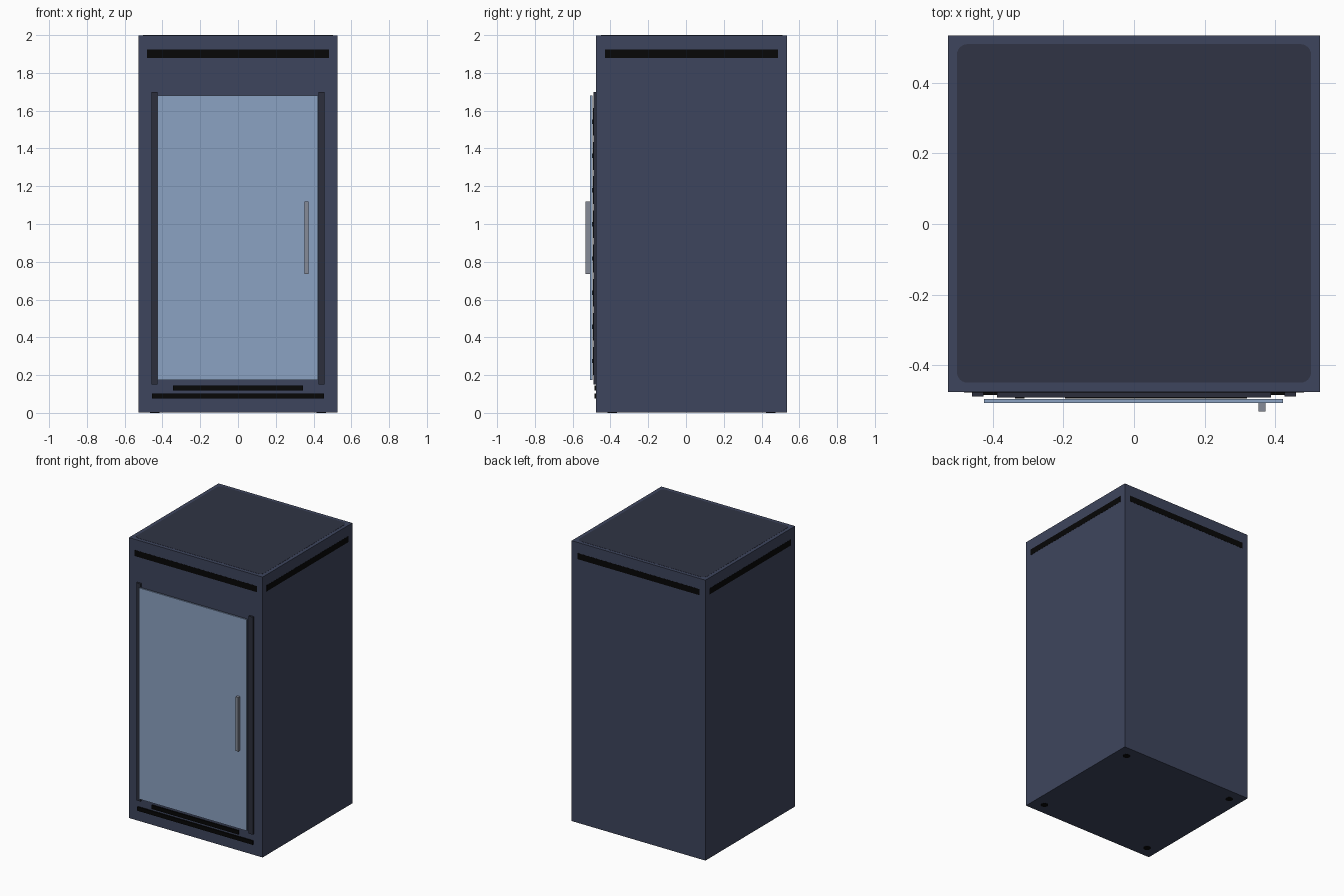
import bpy, bmesh
from mathutils import Vector

if "Cube" in bpy.data.objects:
    bpy.data.objects.remove(bpy.data.objects["Cube"])


def material(name, r, g, b):
    m = bpy.data.materials.new(name)
    m.diffuse_color = (r, g, b, 1)
    m.use_nodes = True
    m.node_tree.nodes["Principled BSDF"].inputs["Base Color"].default_value = m.diffuse_color
    return m


BODY = material("slate_blue", 0.048, 0.060, 0.110)
DARK = material("dark_slate", 0.029, 0.034, 0.058)
RAIL = material("rail_grey", 0.025, 0.028, 0.045)
BLACK = material("black", 0.002, 0.002, 0.002)
GLASS = material("pale_blue_glass", 0.26, 0.36, 0.54)
METAL = material("handle_grey", 0.24, 0.26, 0.31)


def box(name, x, y, z, mat, bevel_verticals=0):
    """Box from (min, max) ranges; optionally rounds its vertical edges."""
    bm = bmesh.new()
    bmesh.ops.create_cube(bm, size=1)
    for v in bm.verts:
        v.co = Vector([r[0] if c < 0 else r[1] for c, r in zip(v.co, (x, y, z))])
    if bevel_verticals:
        edges = [e for e in bm.edges
                 if abs(e.verts[0].co.z - e.verts[1].co.z) > 1e-5]
        bmesh.ops.bevel(bm, geom=edges, offset=bevel_verticals, segments=6,
                        profile=0.5, affect='EDGES')
    me = bpy.data.meshes.new(name)
    bm.to_mesh(me)
    bm.free()
    me.materials.append(mat)
    ob = bpy.data.objects.new(name, me)
    bpy.context.collection.objects.link(ob)
    return ob


F, B, W = -0.476, 0.534, 0.527   # cabinet front, back, half width
MID = (F + B) / 2

# Cabinet and rounded top plate
box("cabinet", (-W, W), (F, B), (0.001, 1.999), BODY)
box("top_plate", (-0.502, 0.502), (-0.45, 0.51), (1.98, 2.0), DARK, 0.03)

# Vent strips around the top
vent_z = (1.88, 1.923)
box("front_vent", (-0.482, 0.482), (F - 0.001, F + 0.01), vent_z, BLACK)
box("back_vent", (-0.482, 0.482), (B - 0.01, B + 0.001), vent_z, BLACK)
for side, s in (("left", -1), ("right", 1)):
    xs = sorted((s * (W - 0.01), s * (W + 0.001)))
    box(side + "_vent", xs, (MID - 0.459, MID + 0.459), vent_z, BLACK)

    # Door rails
    xs = sorted((s * 0.427, s * 0.459))
    box(side + "_rail", xs, (-0.489, F), (0.15, 1.70), RAIL)

# Lower grilles
box("lower_grille", (-0.455, 0.455), (-0.485, F), (0.075, 0.103), BLACK)
box("upper_grille", (-0.343, 0.343), (-0.485, F), (0.118, 0.145), BLACK)

# Stack of equipment panels behind the door
for i in range(8):
    z0 = 0.201 + i * 0.181
    box(f"equipment_panel_{i}", (-0.388, 0.388), (-0.4925, F), (z0, z0 + 0.147), RAIL)
    box(f"panel_indicator_{i}", (-0.338, -0.31), (-0.494, -0.49),
        (z0 + 0.062, z0 + 0.085), BLACK)
    box(f"panel_slot_{i}", (-0.195, 0.32), (-0.494, -0.49),
        (z0 + 0.062, z0 + 0.085), BLACK)

# Glass door and handle
box("glass_door", (-0.425, 0.423), (-0.508, -0.496), (0.175, 1.68), GLASS)
box("door_handle", (0.353, 0.373), (-0.531, -0.507), (0.735, 1.12), METAL)

# Corner feet, flush with the base
for x in (-0.44, 0.44):
    for y in (MID - 0.42, MID + 0.42):
        bpy.ops.mesh.primitive_cylinder_add(vertices=20, radius=0.025, depth=0.03,
                                            location=(x, y, 0.015))
        foot = bpy.context.object
        foot.name = "foot"
        foot.data.materials.append(BLACK)
        bpy.ops.object.shade_smooth_by_angle()
